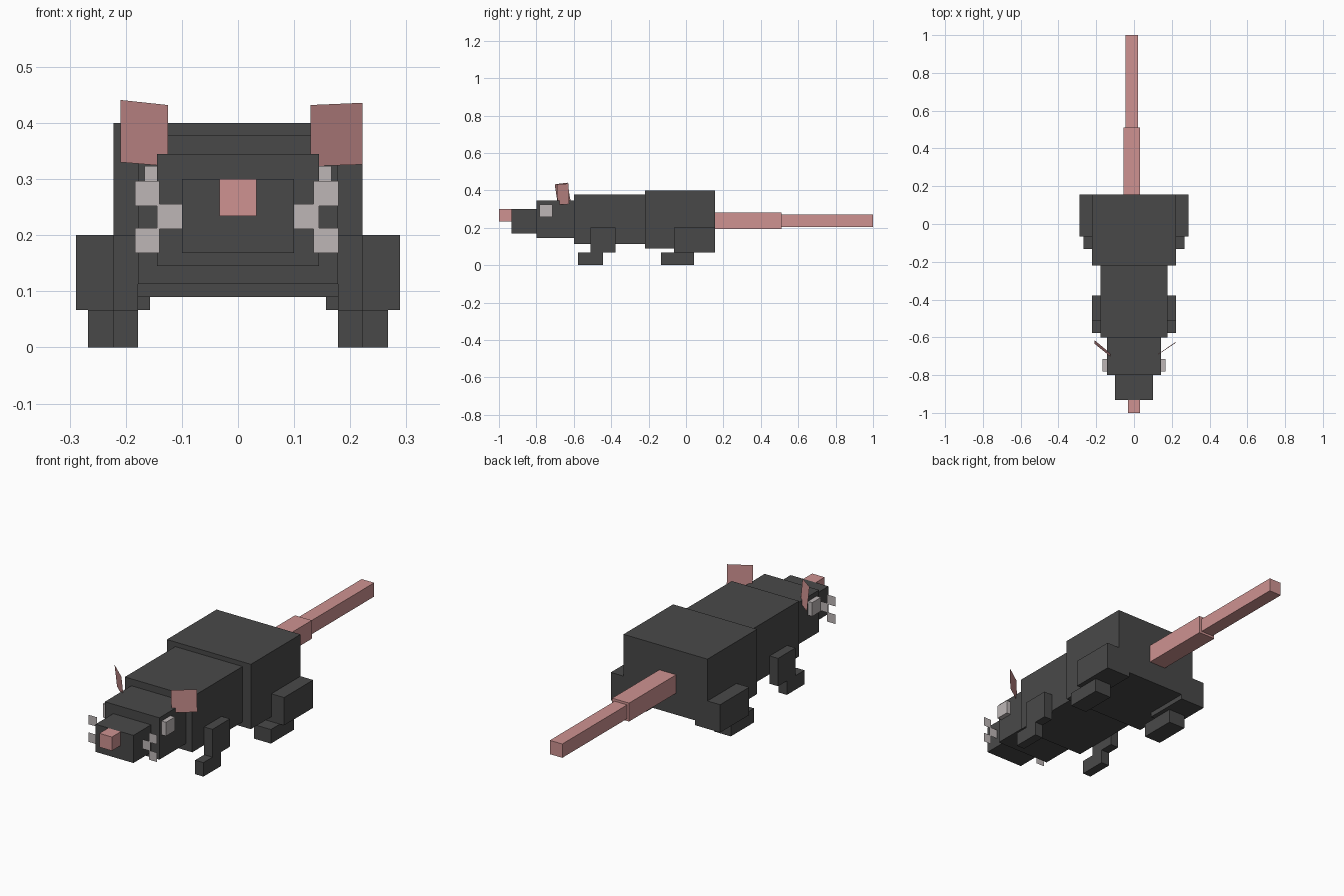
import bpy

if "Cube" in bpy.data.objects:
    bpy.data.objects.remove(bpy.data.objects["Cube"])


def material(name, rgb):
    m = bpy.data.materials.new(name)
    m.diffuse_color = (*rgb, 1.0)
    m.use_nodes = True
    m.node_tree.nodes["Principled BSDF"].inputs["Base Color"].default_value = m.diffuse_color
    return m


FUR = material("dark grey fur", (0.066, 0.066, 0.066))
SKIN = material("pink skin", (0.62, 0.29, 0.285))
PALE = material("pale grey", (0.51, 0.47, 0.47))


def mesh_object(name, verts, faces, mat):
    me = bpy.data.meshes.new(name)
    me.from_pydata(verts, [], faces)
    me.materials.append(mat)
    ob = bpy.data.objects.new(name, me)
    bpy.context.collection.objects.link(ob)
    return ob


def box(name, x, y, z, mat):
    """Box from (min, max) pairs on each axis."""
    x, y, z = sorted(x), sorted(y), sorted(z)
    verts = [(a, b, c) for a in x for b in y for c in z]
    faces = [(0, 1, 3, 2), (4, 6, 7, 5), (0, 4, 5, 1),
             (2, 3, 7, 6), (0, 2, 6, 4), (1, 5, 7, 3)]
    return mesh_object(name, verts, faces, mat)


def sheet(name, corners, mat):
    """Paper-thin quad."""
    return mesh_object(name, corners, [(0, 1, 2, 3)], mat)


# Body, head and snout, stepping down towards the front
box("rear_body", (-0.222, 0.222), (-0.22, 0.155), (0.09, 0.40), FUR)
box("front_body", (-0.178, 0.178), (-0.60, -0.22), (0.113, 0.378), FUR)
box("head", (-0.144, 0.144), (-0.80, -0.60), (0.145, 0.345), FUR)
box("snout", (-0.10, 0.10), (-0.933, -0.80), (0.168, 0.30), FUR)
box("nose", (-0.033, 0.033), (-1.0, -0.933), (0.234, 0.30), SKIN)

# Tail, slightly off centre
box("tail_base", (-0.056, 0.033), (0.155, 0.51), (0.193, 0.281), SKIN)
box("tail_tip", (-0.046, 0.020), (0.51, 1.0), (0.204, 0.270), SKIN)

for side, s in (("left", -1), ("right", 1)):
    # Legs
    box(f"hind_thigh_{side}", (s * 0.157, s * 0.289), (-0.065, 0.155), (0.067, 0.20), FUR)
    box(f"hind_foot_{side}", (s * 0.178, s * 0.267), (-0.133, 0.043), (0, 0.067), FUR)
    box(f"front_leg_{side}", (s * 0.178, s * 0.222), (-0.51, -0.378), (0.067, 0.20), FUR)
    box(f"front_foot_{side}", (s * 0.178, s * 0.222), (-0.578, -0.445), (0, 0.067), FUR)
    # Eyes
    box(f"eye_{side}", (s * 0.144, s * 0.167), (-0.782, -0.715), (0.257, 0.323), PALE)
    # Whisker squares beside the snout
    outer = 0.140 if s < 0 else 0.135
    for i, (x, z) in enumerate(((outer, 0.252), (0.10, 0.211), (outer, 0.168))):
        a, b, y = s * x, s * (x + 0.044), -0.866
        sheet(f"whisker_{side}_{i + 1}",
              [(a, y, z), (b, y, z), (b, y, z + 0.045), (a, y, z + 0.045)][::s], PALE)

# Ears, each turned and tilted a little differently
sheet("ear_left", [(-0.209, -0.615, 0.330), (-0.125, -0.685, 0.323),
                   (-0.125, -0.702, 0.432), (-0.209, -0.634, 0.441)], SKIN)
sheet("ear_right", [(0.129, -0.687, 0.323), (0.222, -0.624, 0.326),
                    (0.222, -0.628, 0.436), (0.129, -0.691, 0.432)], SKIN)
